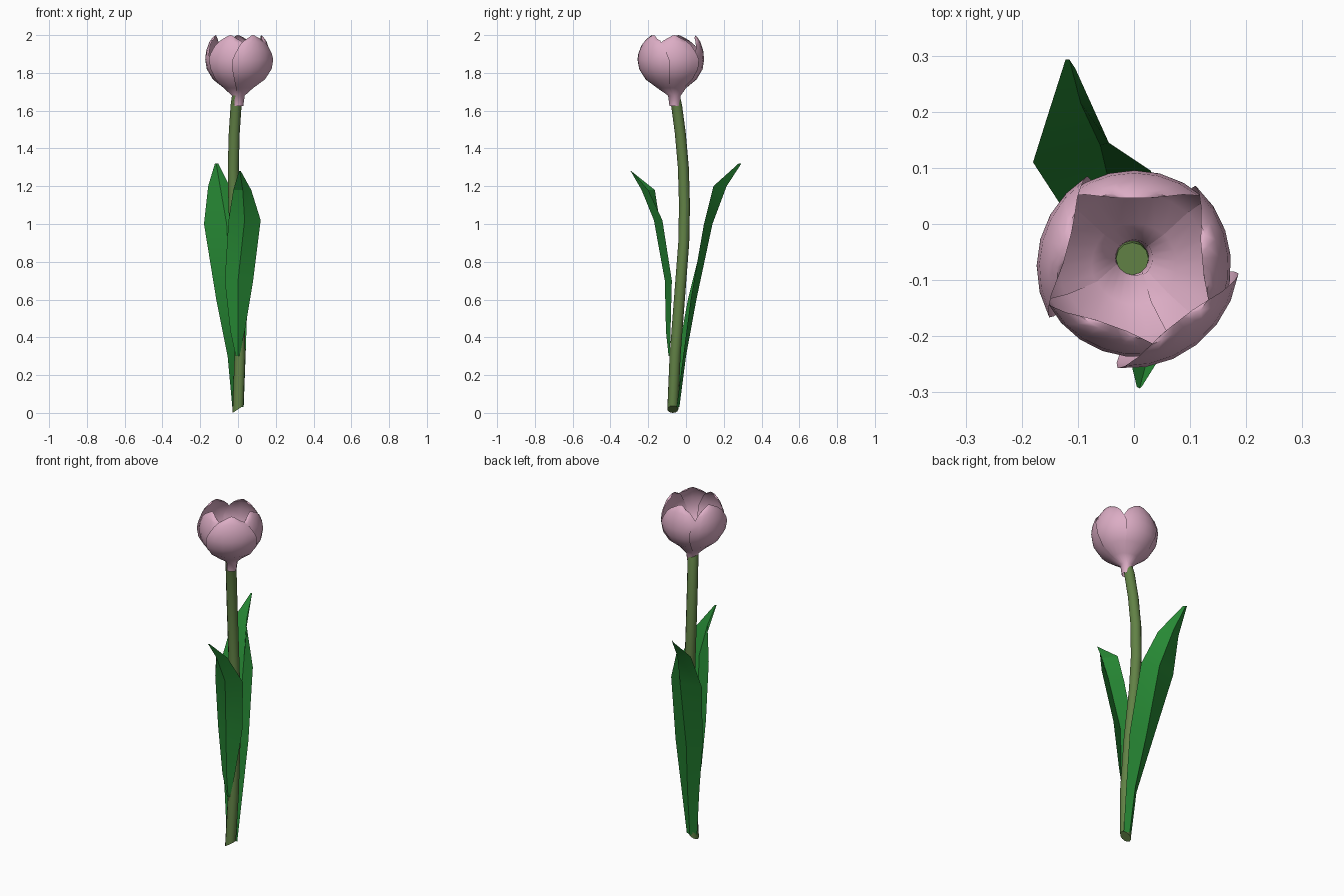
import bpy, bmesh, math
from mathutils import Vector

if "Cube" in bpy.data.objects:
    bpy.data.objects.remove(bpy.data.objects["Cube"])


def material(name, color):
    m = bpy.data.materials.new(name)
    m.diffuse_color = color
    m.use_nodes = True
    m.node_tree.nodes["Principled BSDF"].inputs["Base Color"].default_value = m.diffuse_color
    return m


GREEN = material("stem_green", (0.12, 0.22, 0.06, 1))
LEAF = material("leaf_green", (0.02, 0.25, 0.035, 1))
PINK = material("petal_pink", (0.72, 0.42, 0.56, 1))


def skin(name, rows, mat, closed=False, angle=30):
    """Join rows of points into a surface; closed rows form a capped tube."""
    bm = bmesh.new()
    grid = [[bm.verts.new(p) for p in row] for row in rows]
    n = len(rows[0])
    for a, b in zip(grid, grid[1:]):
        for i in range(n if closed else n - 1):
            j = (i + 1) % n
            bm.faces.new((a[i], a[j], b[j], b[i]))
    if closed:
        bm.faces.new(grid[0][::-1])
        bm.faces.new(grid[-1])
    bmesh.ops.remove_doubles(bm, verts=bm.verts, dist=1e-5)
    bmesh.ops.recalc_face_normals(bm, faces=bm.faces)
    me = bpy.data.meshes.new(name)
    bm.to_mesh(me)
    bm.free()
    me.materials.append(mat)
    ob = bpy.data.objects.new(name, me)
    bpy.context.collection.objects.link(ob)
    bpy.ops.object.select_all(action='DESELECT')
    ob.select_set(True)
    bpy.context.view_layer.objects.active = ob
    bpy.ops.object.shade_smooth_by_angle(angle=math.radians(angle))
    return ob


# Curved stem with a slanted cut at the foot
path = [(0.0, -0.07, 0.02), (0.01, -0.058, 0.3), (0.005, -0.035, 0.6),
        (-0.012, -0.012, 0.9), (-0.022, -0.008, 1.1), (-0.025, -0.014, 1.3),
        (-0.02, -0.03, 1.48), (-0.01, -0.05, 1.63), (-0.003, -0.062, 1.68)]
rings = []
for k, (x, y, z) in enumerate(path):
    ring = []
    for i in range(12):
        a = math.tau * i / 12
        dx, dy = 0.029 * math.cos(a), 0.029 * math.sin(a)
        ring.append((x + dx, y + dy, z + (0.65 * dx if k == 0 else 0)))
    rings.append(ring)
skin("stem", rings, GREEN, closed=True, angle=40)

# Folded leaves: height, then left edge, midrib and right edge (x, y)
back = [(0.03, (-.03, -.06), (0, -.035), (.03, -.05)),
        (0.3, (-.055, -.045), (-.01, 0, ), (.04, -.015)),
        (0.6, (-.115, .01), (-.04, .055), (.05, .025)),
        (1.0, (-.18, .11), (-.06, .14), (.03, .095)),
        (1.2, (-.158, .18), (-.095, .215), (-.045, .145)),
        (1.32, (-.122, .293), (-.115, .293), (-.105, .278))]
front = [(0.3, (-.012, -.085), (0, -.092), (.008, -.085)),
         (0.43, (-.04, -.088), (0, -.106), (.035, -.082)),
         (0.7, (-.07, -.085), (0, -.112), (.08, -.075)),
         (1.02, (-.05, -.14), (.035, -.17), (.12, -.125)),
         (1.18, (-.025, -.165), (.025, -.235), (.07, -.2)),
         (1.28, (.005, -.29), (.01, -.293), (.015, -.288))]
for name, table in (("back_leaf", back), ("front_leaf", front)):
    skin(name, [[Vector((*p, z)) for p in pts] for z, *pts in table], LEAF, angle=20)

# Cupped petals: height, radius and half angular width of each row
profile = [(1.625, 0.026, 52), (1.68, 0.033, 50), (1.72, 0.075, 45), (1.765, 0.132, 46),
           (1.82, 0.165, 48), (1.87, 0.173, 47), (1.92, 0.168, 43),
           (1.965, 0.152, 35), (1.99, 0.135, 26), (2.0, 0.122, 14)]
petals = [("back_petal", 90, 0.97), ("left_petal", 165, 1.0), ("front_left_petal", 250, 0.95),
          ("front_right_petal", 308, 1.05), ("right_petal", 5, 1.0)]
for name, heading, scale in petals:
    rows = []
    for z, r, half in profile:
        row = []
        for i in range(7):
            t = i / 3 - 1
            a = math.radians(heading + half * t)
            rr = r * scale * (1 + 0.03 * t * t)
            row.append((rr * math.cos(a), -0.06 - 0.012 * (z > 1.7) + rr * math.sin(a),
                        z - 0.02 * t * t * (z > 1.9)))
        rows.append(row)
    skin(name, rows, PINK, angle=60)

# Rest the foot of the stem on the ground
low = min(v.co.z for v in bpy.data.objects["stem"].data.vertices)
for v in bpy.data.objects["stem"].data.vertices:
    if v.co.z < 0.1:
        v.co.z -= low
